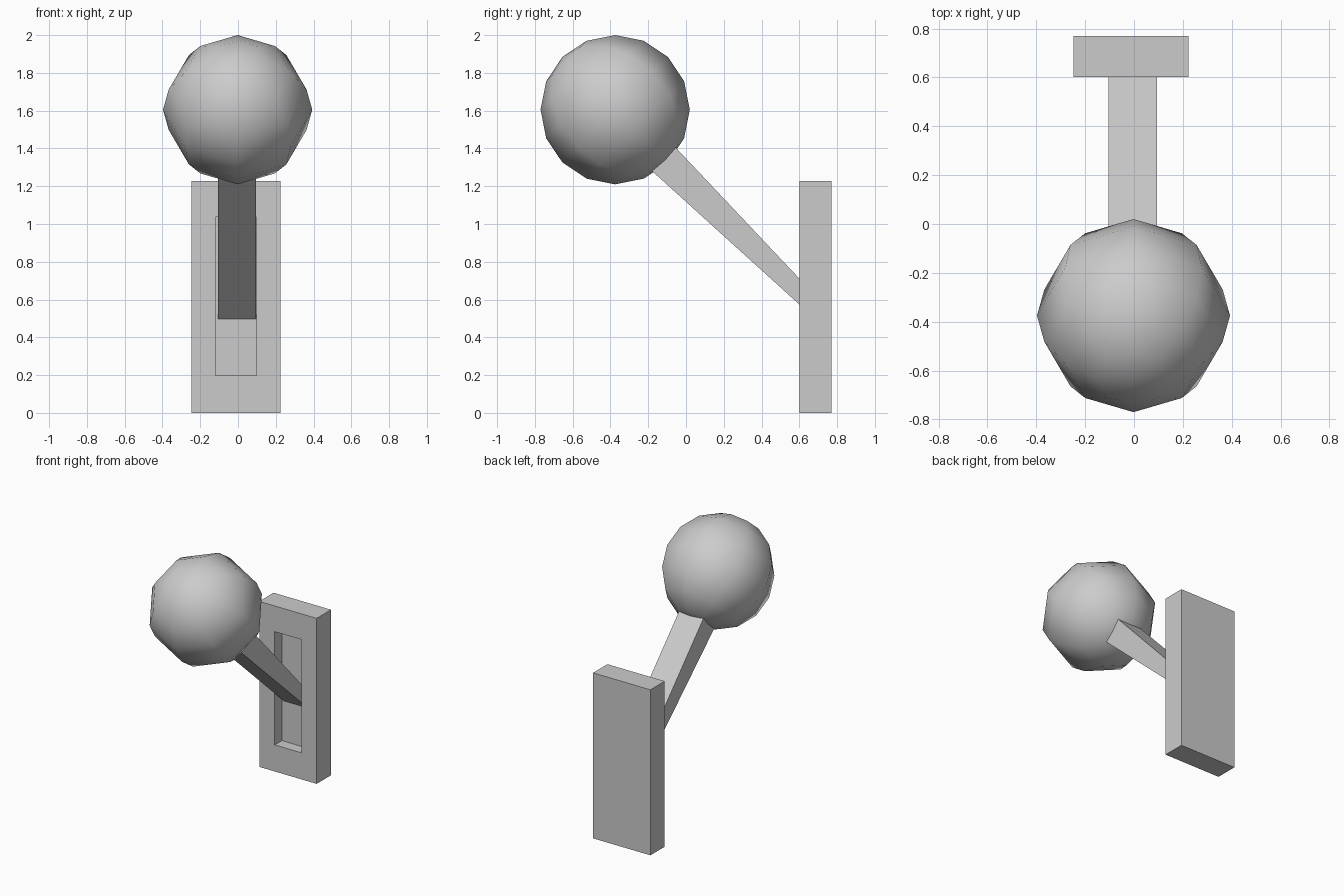
import bpy, bmesh, math

if "Cube" in bpy.data.objects:
    bpy.data.objects.remove(bpy.data.objects["Cube"])


def box(name, lo, hi):
    """Axis-aligned box from its two extreme corners."""
    bpy.ops.mesh.primitive_cube_add(size=1, location=[(a + b) / 2 for a, b in zip(lo, hi)])
    ob = bpy.context.object
    ob.name = name
    ob.scale = [b - a for a, b in zip(lo, hi)]
    bpy.ops.object.transform_apply(location=False, rotation=False, scale=True)
    return ob


# Wall plate with a rectangular slot recessed into its front
plate = box("wall_plate", (-0.247, 0.602, 0), (0.224, 0.77, 1.228))
cutter = box("slot_cutter", (-0.12, 0.5, 0.197), (0.098, 0.686, 1.037))
cut = plate.modifiers.new("slot", "BOOLEAN")
cut.operation = "DIFFERENCE"
cut.solver = "EXACT"
cut.object = cutter
bpy.context.view_layer.objects.active = plate
bpy.ops.object.modifier_apply(modifier=cut.name)
bpy.data.objects.remove(cutter, do_unlink=True)

# Lever arm: side profile (y, z), thinner at the plate, extruded across x
profile = [(0.686, 0.496), (0.686, 0.62), (-0.12, 1.474), (-0.25, 1.344)]
bm = bmesh.new()
face = bm.faces.new([bm.verts.new((-0.105, y, z)) for y, z in profile])
side = bmesh.ops.extrude_face_region(bm, geom=[face])["geom"]
bmesh.ops.translate(bm, vec=(0.2, 0, 0),
                    verts=[v for v in side if isinstance(v, bmesh.types.BMVert)])
bmesh.ops.recalc_face_normals(bm, faces=bm.faces)
mesh = bpy.data.meshes.new("lever_arm")
bm.to_mesh(mesh)
bm.free()
bpy.context.collection.objects.link(bpy.data.objects.new("lever_arm", mesh))

# Ball knob: low-poly sphere with its poles along the lever
bpy.ops.mesh.primitive_uv_sphere_add(segments=8, ring_count=8, radius=0.395,
                                     location=(-0.002, -0.375, 1.605),
                                     rotation=(math.radians(45), 0, 0))
knob = bpy.context.object
knob.name = "ball_knob"
bpy.ops.object.shade_smooth()
